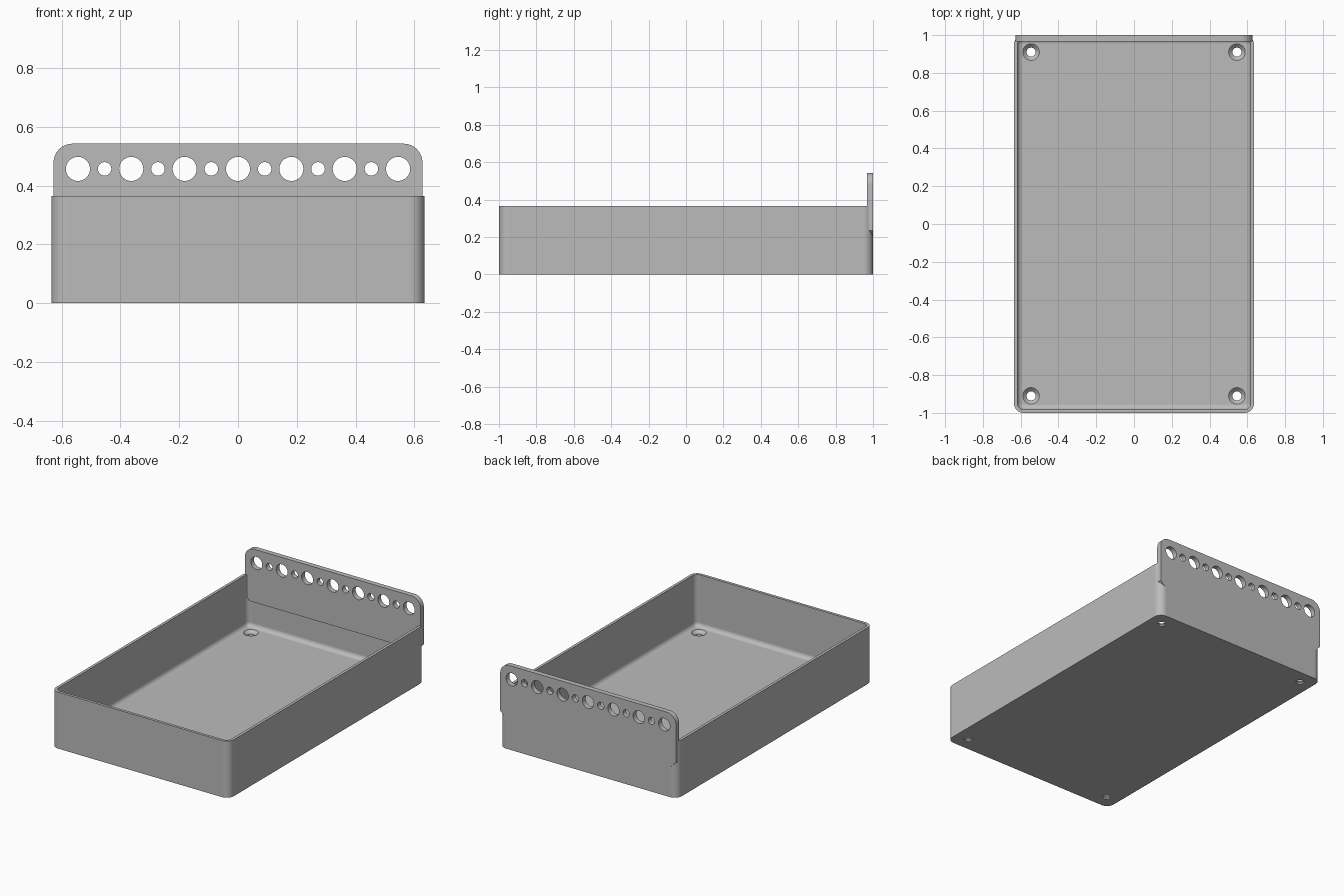
import bpy, bmesh
from math import sin, cos, pi, radians

cube = bpy.data.objects.get("Cube")
if cube:
    bpy.data.objects.remove(cube, do_unlink=True)

HALF_X, HALF_Y, HEIGHT = 0.635, 1.0, 0.365
WALL, FLOOR, CORNER, FILLET = 0.018, 0.03, 0.05, 0.028

grey = bpy.data.materials.new("grey plastic")
grey.use_nodes = True
grey.diffuse_color = (0.5, 0.5, 0.5, 1)
grey.node_tree.nodes["Principled BSDF"].inputs["Base Color"].default_value = (0.5, 0.5, 0.5, 1)


def make_object(name, bm):
    bmesh.ops.recalc_face_normals(bm, faces=bm.faces)
    mesh = bpy.data.meshes.new(name)
    bm.to_mesh(mesh)
    bm.free()
    mesh.materials.append(grey)
    obj = bpy.data.objects.new(name, mesh)
    bpy.context.collection.objects.link(obj)
    return obj


def arc(cx, cy, r, start, steps=8):
    """Quarter arc, counter-clockwise from the start angle."""
    return [(cx + r * cos(start + i * pi / 2 / steps),
             cy + r * sin(start + i * pi / 2 / steps)) for i in range(steps + 1)]


def rounded_loop(bm, inset, z):
    r = CORNER - inset
    x, y = HALF_X - CORNER, HALF_Y - CORNER
    pts = []
    for i, (sx, sy) in enumerate([(1, 1), (-1, 1), (-1, -1), (1, -1)]):
        pts += arc(sx * x, sy * y, r, i * pi / 2)
    return [bm.verts.new((px, py, z)) for px, py in pts]


def skin(bm, loops):
    """Join successive loops with quads and cap both ends."""
    for a, b in zip(loops, loops[1:]):
        for i in range(len(a)):
            j = (i + 1) % len(a)
            bm.faces.new((a[i], a[j], b[j], b[i]))
    bm.faces.new(loops[0])
    bm.faces.new(loops[-1])


def turned(bm, cx, cy, profile, sides=32):
    """Solid of revolution about a vertical axis."""
    skin(bm, [[bm.verts.new((cx + r * cos(2 * pi * k / sides),
                             cy + r * sin(2 * pi * k / sides), z))
               for k in range(sides)] for r, z in profile])


def cut_and_smooth(obj, cutter):
    cutter.hide_render = True
    mod = obj.modifiers.new("holes", 'BOOLEAN')
    mod.operation, mod.solver, mod.object = 'DIFFERENCE', 'EXACT', cutter
    bpy.ops.object.select_all(action='DESELECT')
    bpy.context.view_layer.objects.active = obj
    obj.select_set(True)
    bpy.ops.object.modifier_apply(modifier=mod.name)
    bpy.data.objects.remove(cutter, do_unlink=True)
    bpy.ops.object.shade_smooth_by_angle(angle=radians(30))
    weighted = obj.modifiers.new("flat panels", 'WEIGHTED_NORMAL')
    weighted.keep_sharp = True


# Open tray: outside wall, rim, inside wall, fillet, floor
bm = bmesh.new()
profile = [(0, 0), (0, HEIGHT), (WALL, HEIGHT)]
for i in range(7):
    a = i * pi / 12
    profile.append((WALL + FILLET * (1 - cos(a)), FLOOR + FILLET * (1 - sin(a))))
skin(bm, [rounded_loop(bm, d, z) for d, z in profile])
tray = make_object("tray", bm)

# Countersunk screw holes in the floor corners
bm = bmesh.new()
for sx in (-1, 1):
    for sy in (-1, 1):
        turned(bm, sx * 0.545, sy * 0.91,
               [(0.024, -0.05), (0.024, 0.01), (0.045, 0.031), (0.045, 0.08)])
cut_and_smooth(tray, make_object("screw_hole_cutter", bm))

# Upright back plate: rounded top corners, chamfered lower corners
bm = bmesh.new()
W, TOP, LOW, R, CH = 0.628, 0.543, 0.2, 0.065, 0.035
outline = (arc(W - R, TOP - R, R, 0) + arc(R - W, TOP - R, R, pi / 2)
           + [(-W, LOW + CH), (CH - W, LOW), (W - CH, LOW), (W, LOW + CH)])
skin(bm, [[bm.verts.new((x, y, z)) for x, z in outline] for y in (0.967, HALF_Y)])
plate = make_object("back_plate", bm)

# Row of alternating large and small holes through the plate
bm = bmesh.new()
for k in range(13):
    radius = 0.023 if k % 2 else 0.041
    turned(bm, (k - 6) * 0.0908, 0, [(radius, -0.1), (radius, 0.1)])
for v in bm.verts:
    x, y, z = v.co
    v.co = (x, HALF_Y + z, 0.457 + y)
cut_and_smooth(plate, make_object("plate_hole_cutter", bm))
